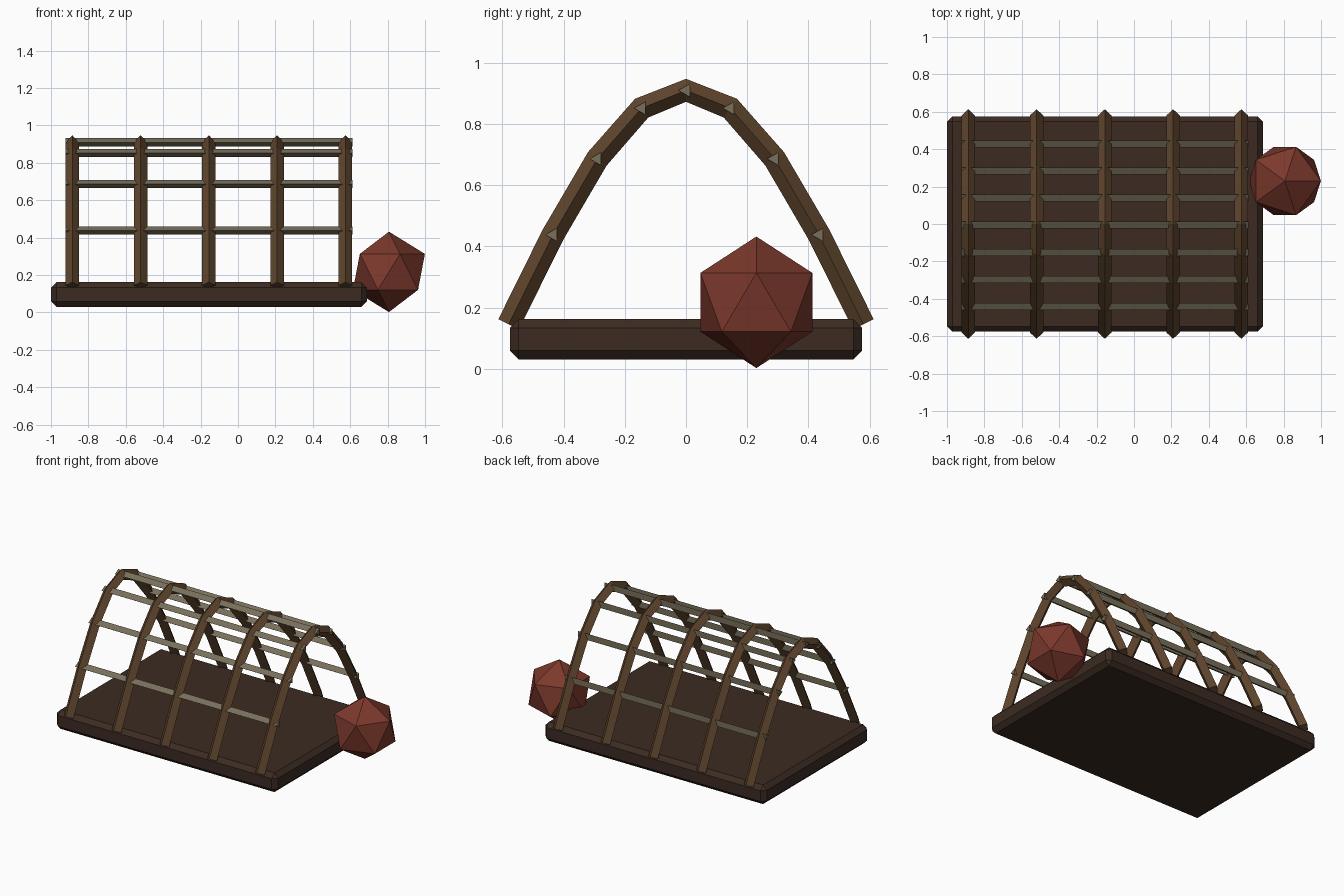
import bpy, bmesh, math
from mathutils import Vector

if "Cube" in bpy.data.objects:
    bpy.data.objects.remove(bpy.data.objects["Cube"])


def material(name, rgb):
    m = bpy.data.materials.new(name)
    m.diffuse_color = (*rgb, 1)
    m.use_nodes = True
    m.node_tree.nodes["Principled BSDF"].inputs["Base Color"].default_value = m.diffuse_color
    return m


def finish(name, bm, mat):
    bmesh.ops.recalc_face_normals(bm, faces=bm.faces)
    me = bpy.data.meshes.new(name)
    bm.to_mesh(me)
    bm.free()
    me.materials.append(mat)
    ob = bpy.data.objects.new(name, me)
    bpy.context.collection.objects.link(ob)
    return ob


def loft(name, rings, mat):
    # Skin a tube through rings of equal point count and cap both ends
    bm = bmesh.new()
    vs = [[bm.verts.new(p) for p in ring] for ring in rings]
    n = len(rings[0])
    for a, b in zip(vs, vs[1:]):
        for i in range(n):
            j = (i + 1) % n
            bm.faces.new((a[i], a[j], b[j], b[i]))
    bm.faces.new(vs[0])
    bm.faces.new(vs[-1])
    return finish(name, bm, mat)


dark_wood = material("dark_wood", (0.045, 0.024, 0.016))
rib_wood = material("rib_wood", (0.115, 0.06, 0.026))
slat_wood = material("slat_wood", (0.19, 0.16, 0.105))
red = material("buoy_red", (0.2, 0.04, 0.025))

# Chamfered base slab
bm = bmesh.new()
bmesh.ops.create_cube(bm, size=1)
bmesh.ops.scale(bm, vec=(1.69, 1.152, 0.132), verts=bm.verts)
bmesh.ops.translate(bm, vec=(-0.155, 0, 0.096), verts=bm.verts)
bmesh.ops.bevel(bm, geom=bm.edges[:], offset=0.029, segments=1, affect='EDGES')
finish("base", bm, dark_wood)

# Arch path shared by the ribs and slats
arch = [Vector((0, -0.58 + 0.145 * i, 0.145 + 0.765 * math.sin(math.pi * i / 8)))
        for i in range(9)]

# Five arched ribs with a diamond section
R = 0.0375
for k in range(5):
    x = Vector((-0.886 + 0.365 * k, 0, 0))
    side = Vector((0.036, 0, 0))
    rings = []
    for i, p in enumerate(arch):
        t = Vector()
        if i > 0:
            t += (p - arch[i - 1]).normalized()
        if i < 8:
            t += (arch[i + 1] - p).normalized()
        t.normalize()
        out = Vector((0, -t.z, t.y)) * R
        c = p + x
        rings.append([c + out, c + side, c - out, c - side])
    loft(f"rib_{k + 1}", rings, rib_wood)

# Seven lengthwise slats with a triangular section
for k, p in enumerate(arch[1:-1]):
    tri = [(p.y - 0.025 * math.cos(a), p.z + 0.025 * math.sin(a))
           for a in (0, 2 * math.pi / 3, 4 * math.pi / 3)]
    loft(f"slat_{k + 1}", [[(x, y, z) for y, z in tri] for x in (-0.923, 0.612)], slat_wood)

# Faceted buoy at the right end
bm = bmesh.new()
bmesh.ops.create_icosphere(bm, subdivisions=1, radius=0.215)
buoy = finish("buoy", bm, red)
buoy.location = (0.807, 0.23, 0.217)
